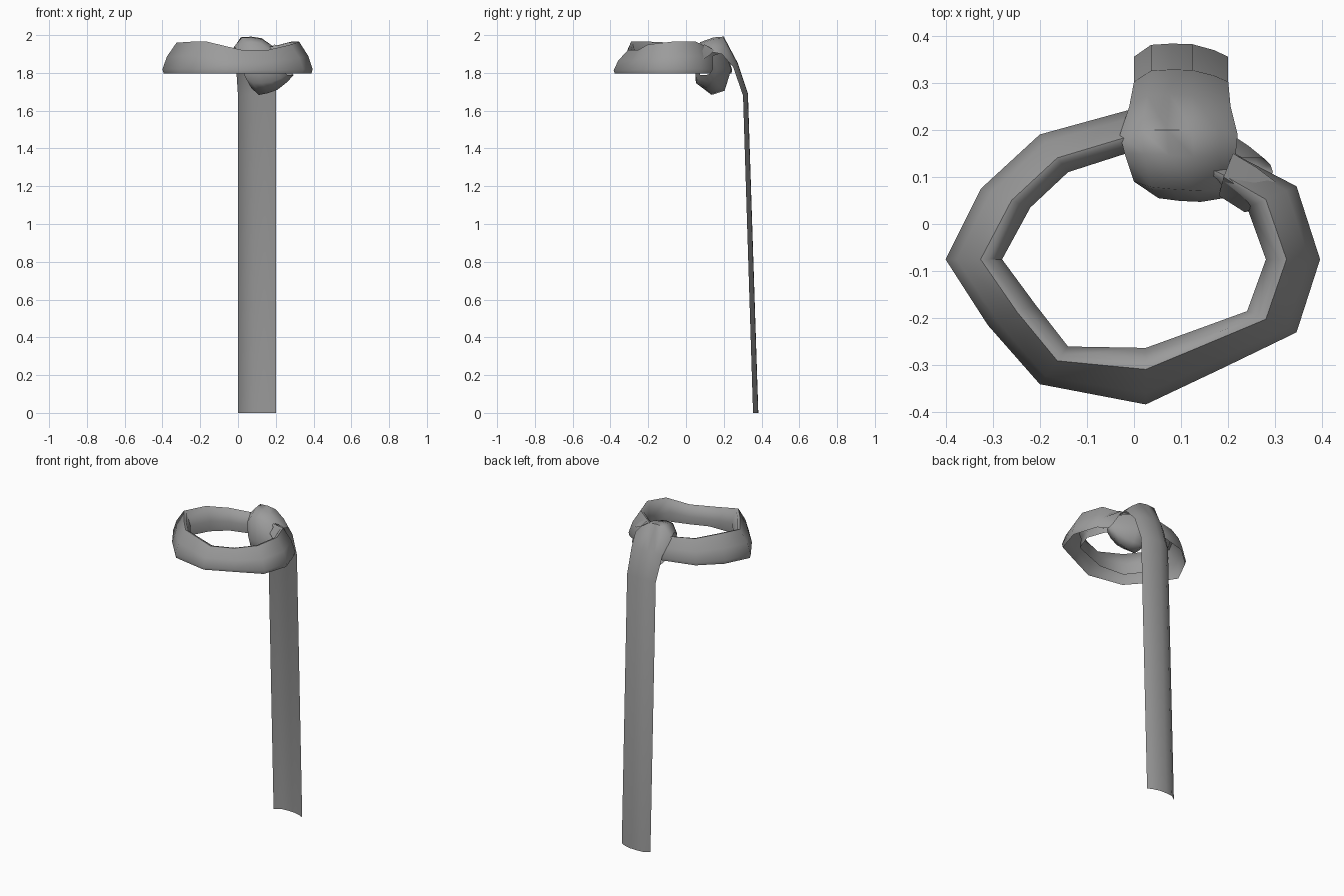
import bpy, math
from mathutils import Vector

mat = bpy.data.materials.new("grey_cloth")
mat.diffuse_color = (0.33, 0.33, 0.33, 1)


def loft(name, rows, loop=False, angle=60):
    """Skin a list of equal-length point rows into one open-edged sheet."""
    n = len(rows[0])
    verts = [p for row in rows for p in row]
    faces = []
    for i in range(len(rows) if loop else len(rows) - 1):
        a, b = i * n, (i + 1) % len(rows) * n
        for j in range(n - 1):
            faces.append((a + j, b + j, b + j + 1, a + j + 1))
    me = bpy.data.meshes.new(name)
    me.from_pydata(verts, [], faces)
    me.materials.append(mat)
    ob = bpy.data.objects.new(name, me)
    bpy.context.collection.objects.link(ob)
    bpy.ops.object.select_all(action='DESELECT')
    ob.select_set(True)
    bpy.context.view_layer.objects.active = ob
    bpy.ops.object.shade_smooth_by_angle(angle=math.radians(angle))
    return ob


# Neck loop: outer edge, inner edge (x, y) and ridge height per station
ring = [
    ((-.40, -.075), (-.28, -.075), 1.96), ((-.31, -.215), (-.21, -.17), 1.965),
    ((-.20, -.34), (-.14, -.26), 1.965), ((.025, -.383), (.025, -.263), 1.92),
    ((.19, -.305), (.13, -.225), 1.92), ((.345, -.23), (.24, -.185), 1.95),
    ((.395, -.075), (.28, -.075), 1.965), ((.345, .08), (.24, .035), 1.965),
    ((.21, .15), (.17, .08), 1.94), ((.0, .245), (.0, .155), 1.93),
    ((-.20, .19), (-.14, .11), 1.94), ((-.325, .075), (-.22, .035), 1.96),
]
# Folded cross-section, open below: share from inner to outer edge, share of height
section = [(.95, 0), (1, .14), (.80, .55), (.38, 1), (.24, .97), (0, .5), (.06, .1)]
rows = []
for outer, inner, top in ring:
    o, i = Vector(outer), Vector(inner)
    rows.append([(*i.lerp(o, u), 1.797 + (top - 1.797) * h) for u, h in section])
loft("neck_loop", rows, loop=True)

# Strap: left edge, right edge and bulge, from the hem up and round the knot
strap = [
    ((0, .355, 0), (.2, .355, 0), (0, .028, 0)),
    ((0, .302, 1.68), (.2, .302, 1.68), (0, .026, .01)),
    ((-.01, .25, 1.83), (.205, .25, 1.83), (0, .025, .02)),
    ((-.03, .19, 1.92), (.22, .19, 1.90), (0, .01, .08)),
    ((-.02, .15, 1.94), (.215, .14, 1.91), (0, 0, .06)),
    ((0, .09, 1.91), (.2, .075, 1.89), (0, -.01, .06)),
    ((.015, .08, 1.83), (.22, .065, 1.83), (0, -.025, 0)),
    ((.04, .07, 1.775), (.26, .075, 1.79), (0, -.02, -.035)),
    ((.07, .13, 1.72), (.295, .11, 1.79), (0, .01, -.055)),
    ((.08, .20, 1.73), (.29, .125, 1.795), (0, .02, -.04)),
    ((.07, .24, 1.82), (.275, .14, 1.82), (0, .02, 0)),
    ((.05, .21, 1.90), (.23, .14, 1.89), (0, .01, .01)),
]
arch = [(0, 0), (.18, .9), (.4, 1), (.62, .95), (.85, .5), (1, 0)]
rows = [[Vector(l).lerp(Vector(r), u) + Vector(b) * h for u, h in arch]
        for l, r, b in strap]
loft("hanging_strap_and_knot", rows)

# Tucked fold where the cloth enters the knot on the right
fold = [
    ((.18, .06, 1.90), (.19, .10, 1.95), (.21, .15, 1.92)),
    ((.235, .025, 1.88), (.25, .06, 1.94), (.26, .12, 1.89)),
    ((.255, .03, 1.84), (.285, .05, 1.93), (.30, .09, 1.87)),
]
loft("tucked_fold", fold)
